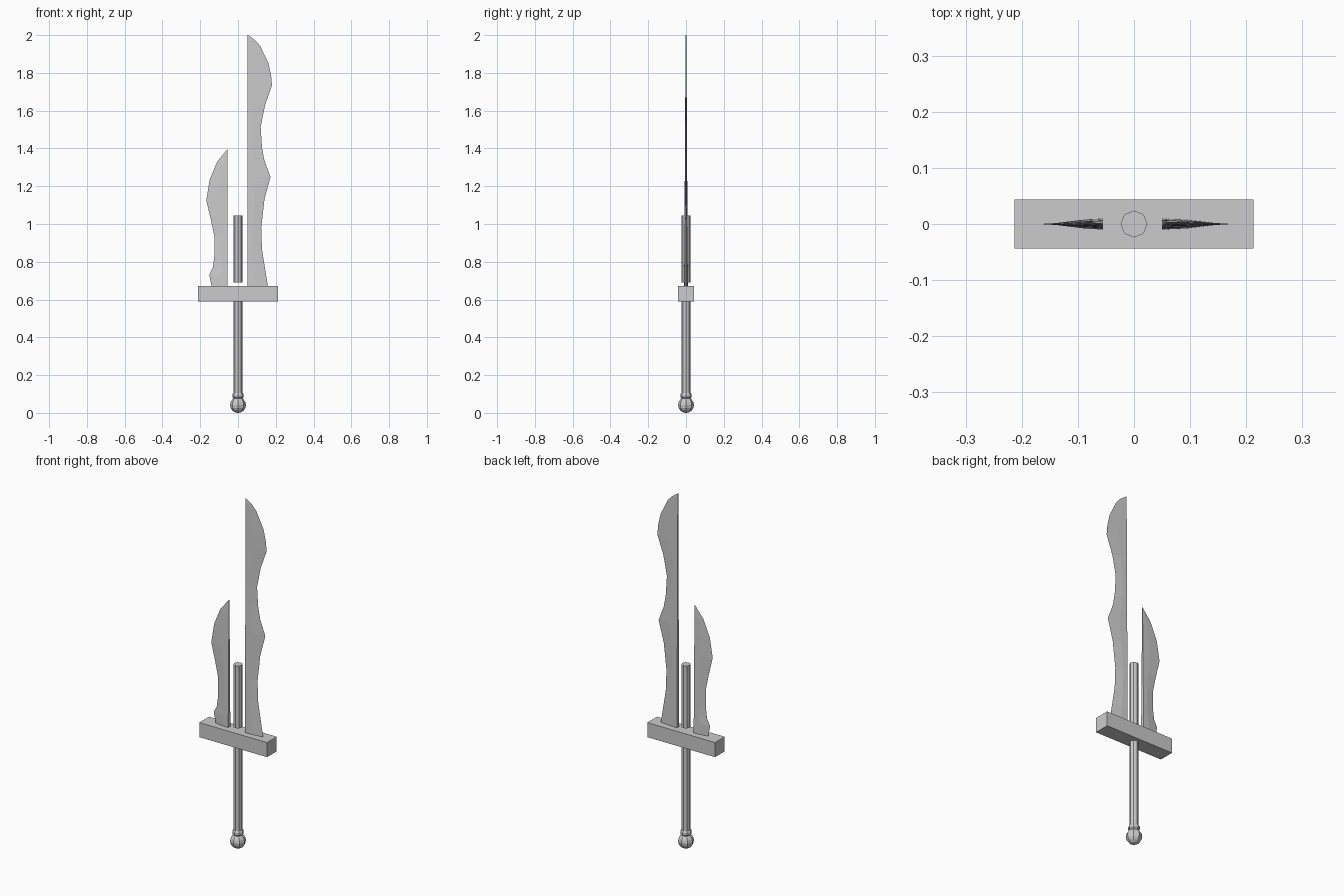
import bpy, bmesh, math

if "Cube" in bpy.data.objects:
    bpy.data.objects.remove(bpy.data.objects["Cube"])


def make_object(name, bm):
    bmesh.ops.remove_doubles(bm, verts=bm.verts, dist=1e-5)
    bmesh.ops.recalc_face_normals(bm, faces=bm.faces)
    mesh = bpy.data.meshes.new(name)
    bm.to_mesh(mesh)
    bm.free()
    obj = bpy.data.objects.new(name, mesh)
    bpy.context.collection.objects.link(obj)
    return obj


def lathe(name, profile, sides=8):
    """Faceted solid of revolution around z from (radius, z) points."""
    bm = bmesh.new()
    rings = [[bm.verts.new((r * math.cos(2 * math.pi * i / sides),
                            r * math.sin(2 * math.pi * i / sides), z))
              for i in range(sides)] for r, z in profile]
    for a, b in zip(rings, rings[1:]):
        for i in range(sides):
            j = (i + 1) % sides
            bm.faces.new((a[i], a[j], b[j], b[i]))
    bm.faces.new(rings[0][::-1])
    bm.faces.new(rings[-1])
    return make_object(name, bm)


def blade(name, spine_x, edge):
    """Wedge blade: flat spine, thinning to a sharp edge and to the tip."""
    bm = bmesh.new()
    z0, z1 = edge[0][1], edge[-1][1]
    rows = []
    for x, z in edge:
        h = 0.010 - 0.008 * (z - z0) / (z1 - z0)
        mid = spine_x + 0.4 * (x - spine_x)
        rows.append([bm.verts.new(p) for p in (
            (spine_x, -h, z), (mid, -0.8 * h, z), (x, 0, z),
            (mid, 0.8 * h, z), (spine_x, h, z))])
    for a, b in zip(rows, rows[1:]):
        for i in range(5):
            j = (i + 1) % 5
            bm.faces.new((a[i], a[j], b[j], b[i]))
    bm.faces.new(rows[0])
    bm.faces.new(rows[-1][::-1])
    return make_object(name, bm)


# Long blade on the right, short blade on the left
blade("long_blade", 0.05, [
    (0.16, 0.66), (0.143, 0.765), (0.127, 0.865), (0.123, 0.98), (0.14, 1.13),
    (0.172, 1.25), (0.14, 1.335), (0.127, 1.405), (0.12, 1.515), (0.143, 1.63),
    (0.18, 1.733), (0.175, 1.79), (0.16, 1.855), (0.116, 1.945), (0.087, 1.977),
    (0.053, 2.0)])
blade("short_blade", -0.055, [
    (-0.138, 0.66), (-0.152, 0.733), (-0.133, 0.77), (-0.125, 0.83),
    (-0.125, 0.935), (-0.143, 1.02), (-0.168, 1.125), (-0.15, 1.235),
    (-0.11, 1.33), (-0.057, 1.395)])

# Cross guard
bpy.ops.mesh.primitive_cube_add(size=1, location=(0, 0, 0.631))
guard = bpy.context.object
guard.name = "cross_guard"
guard.scale = (0.426, 0.087, 0.083)

# Octagonal rods: the grip, and the one floating between the blades
lathe("grip", [(0.024, 0.09), (0.024, 0.60)])
lathe("centre_rod", [(0.024, 0.69), (0.024, 1.045)])

# Collar and ball pommel
lathe("collar", [(0.024, 0.076), (0.030, 0.083), (0.030, 0.098), (0.025, 0.106)])
ball = [(0.042 * math.sin(math.pi * k / 8), 0.042 - 0.042 * math.cos(math.pi * k / 8))
        for k in range(1, 8)]
lathe("pommel", [(0.001, 0)] + ball + [(0.001, 0.084)])
